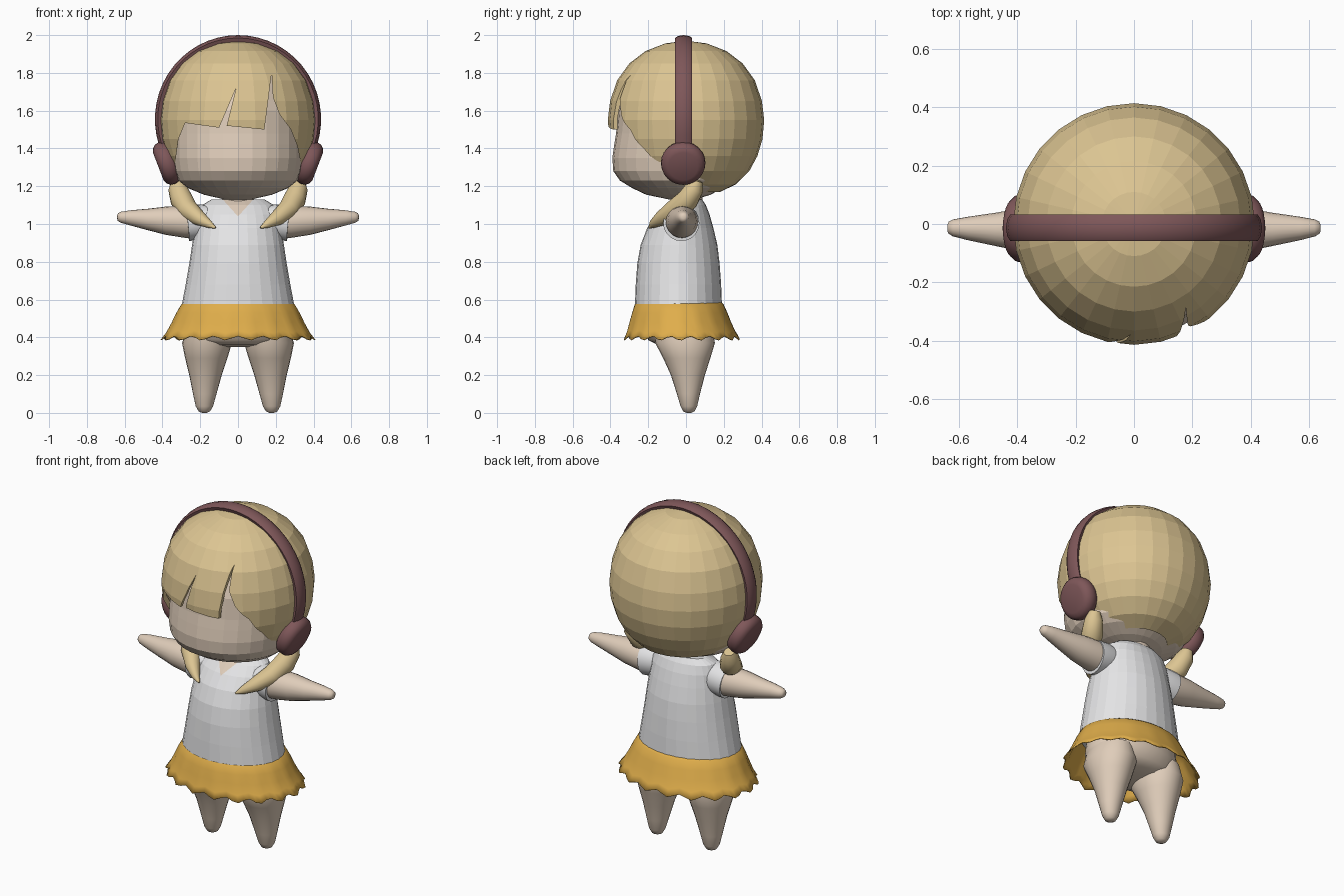
import bpy, bmesh, math
from mathutils import Vector, Matrix

cube = bpy.data.objects.get("Cube")
if cube:
    bpy.data.objects.remove(cube, do_unlink=True)


def material(name, rgb):
    m = bpy.data.materials.new(name)
    m.use_nodes = True
    m.diffuse_color = (*rgb, 1)
    m.node_tree.nodes["Principled BSDF"].inputs["Base Color"].default_value = (*rgb, 1)
    return m


SKIN = material("skin", (0.74, 0.61, 0.49))
HAIR = material("blonde_hair", (0.72, 0.56, 0.29))
WHITE = material("white_cloth", (0.78, 0.78, 0.79))
GOLD = material("golden_skirt", (0.74, 0.42, 0.07))
PLUM = material("plum_headphones", (0.21, 0.095, 0.10))


def skin_rings(rings, cap=True):
    """Join equal rings of points into one surface."""
    bm = bmesh.new()
    loops = [[bm.verts.new(p) for p in r] for r in rings]
    n = len(loops[0])
    for a, b in zip(loops, loops[1:]):
        for i in range(n):
            j = (i + 1) % n
            bm.faces.new((a[i], a[j], b[j], b[i]))
    if cap:
        bm.faces.new(loops[0][::-1])
        bm.faces.new(loops[-1])
    bmesh.ops.recalc_face_normals(bm, faces=bm.faces)
    return bm


def lathe(rings, sides=24, cap=True):
    """Rings are (z, x radius, y radius, x centre, y centre)."""
    turn = [2 * math.pi * i / sides for i in range(sides)]
    return skin_rings([[(cx + rx * math.cos(t), cy + ry * math.sin(t), z) for t in turn]
                       for z, rx, ry, cx, cy in rings], cap)


def tube(path, sides=16):
    """Path points are (x, y, z, radius)."""
    pts = [Vector(p[:3]) for p in path]
    rings = []
    for i, p in enumerate(pts):
        t = (pts[min(i + 1, len(pts) - 1)] - pts[max(i - 1, 0)]).normalized()
        u = t.cross(Vector((0, 1, 0))).normalized()
        v = t.cross(u)
        rings.append([p + path[i][3] * (u * math.cos(a) + v * math.sin(a))
                      for a in (2 * math.pi * k / sides for k in range(sides))])
    return skin_rings(rings)


def finish(name, bm, mats, smooth=None, mirror=False):
    me = bpy.data.meshes.new(name)
    bm.to_mesh(me)
    bm.free()
    for m in mats:
        me.materials.append(m)
    if smooth:
        me.polygons.foreach_set("use_smooth", [True] * len(me.polygons))
        me.set_sharp_from_angle(angle=math.radians(smooth))
    ob = bpy.data.objects.new(name, me)
    bpy.context.collection.objects.link(ob)
    if mirror:
        ob.modifiers.new("mirror", 'MIRROR')
    return ob


# Head and neck
head = [(1.13, .07, .07, -.02), (1.155, .18, .17, -.04), (1.19, .265, .24, -.045),
        (1.23, .315, .295, -.055), (1.28, .335, .325, -.06), (1.35, .345, .33, -.06),
        (1.42, .345, .325, -.055), (1.48, .345, .32, -.05), (1.6, .345, .33, -.03),
        (1.74, .3, .3, -.01), (1.85, .2, .2, 0), (1.9, .08, .08, 0)]
finish("head", lathe([(z, x, y, 0, c) for z, x, y, c in head], 28), [SKIN])
finish("neck", lathe([(1.0, .09, .075, 0, .01), (1.2, .08, .08, 0, .01)]), [SKIN], 40)

# Hair shell, with the fringe and face opening cut out
dome = [(1.97, .004), (1.956, .11), (1.915, .215), (1.85, .3), (1.76, .365), (1.65, .402),
        (1.55, .414), (1.45, .405), (1.36, .378), (1.28, .335), (1.21, .265), (1.17, .18)]
hair = finish("hair", lathe([(z, r, r, 0, 0) for z, r in dome], 28, cap=False), [HAIR])
bm = bmesh.new()
bm.from_mesh(hair.data)
rim = [e for e in bm.edges if e.is_boundary and e.verts[0].co.z > 1.9]
bmesh.ops.holes_fill(bm, edges=rim)
bmesh.ops.recalc_face_normals(bm, faces=bm.faces)
bm.to_mesh(hair.data)
bm.free()
fringe = [(-.5, 1.05), (.5, 1.05), (.5, 1.31), (.335, 1.31), (.315, 1.41), (.28, 1.5),
          (.22, 1.58), (.185, 1.67), (.178, 1.8), (.14, 1.5), (-.06, 1.52), (-.01, 1.72),
          (-.1, 1.51), (-.28, 1.535), (-.315, 1.45), (-.335, 1.31), (-.5, 1.31)]
cutter = finish("face_opening_cutter",
                skin_rings([[(x, y, z) for x, z in fringe] for y in (-.6, -.06)]), [HAIR])
cutter.hide_render = True
shell = hair.modifiers.new("shell", 'SOLIDIFY')
shell.thickness = .02
shell.offset = -1
cut = hair.modifiers.new("cut", 'BOOLEAN')
cut.operation = 'DIFFERENCE'
cut.solver = 'EXACT'
cut.object = cutter
bpy.context.view_layer.update()
done = bpy.data.meshes.new_from_object(hair.evaluated_get(bpy.context.evaluated_depsgraph_get()))
hair.modifiers.clear()
hair.data = done
bpy.data.objects.remove(cutter, do_unlink=True)

# Pigtails
finish("pigtail", tube([(.325, .06, 1.23, .03), (.32, .045, 1.19, .05), (.3, .01, 1.13, .06),
                        (.265, -.06, 1.075, .055), (.205, -.13, 1.03, .04),
                        (.155, -.175, 1.0, .022), (.12, -.195, .98, .005)], 12),
       [HAIR], 50, mirror=True)

# Headband: a rounded strap swept over the head
strap = [(-.025, -.03), (.01, -.045), (.02, -.03), (.025, 0), (.02, .03), (.01, .045), (-.025, .03)]
rings = []
for i in range(31):
    a = math.radians(-18 + 216 * i / 30)
    rings.append([((.415 + d) * math.cos(a), w - .013, 1.555 + (.42 + d) * math.sin(a))
                  for d, w in strap])
finish("headband", skin_rings(rings), [PLUM], 50)

# Ear cups, leaning inward at the bottom
cup = lathe([(h, r, r, 0, 0) for r, h in
             [(.095, -.05), (.112, -.035), (.118, -.01), (.115, .015), (.1, .033), (.078, .042)]], 24)
cup.transform(Matrix.Translation((.383, -.015, 1.32)) @ Matrix.Rotation(math.radians(111), 4, 'Y'))
finish("ear_cup", cup, [PLUM], 35, mirror=True)

# Shirt, with a V neck cut into the front faces
shirt = [(.575, .297, .23, -.04), (.68, .277, .226, -.04), (.79, .258, .218, -.04),
         (.89, .243, .203, -.037), (.98, .228, .175, -.03), (1.05, .213, .14, -.015),
         (1.1, .19, .105, .0), (1.13, .14, .07, .015)]
bm = lathe([(z, x, y, 0, c) for z, x, y, c in shirt], 28)
for s in (-1, 1):
    front = [f for f in bm.faces if f.calc_center_median().y < -.03
             and f.calc_center_median().z > .98]
    geom = front + list({e for f in front for e in f.edges}) + list({v for f in front for v in f.verts})
    bmesh.ops.bisect_plane(bm, geom=geom, plane_co=(0, 0, 1.04), plane_no=(s, 0, -.9))
for f in bm.faces:
    c = f.calc_center_median()
    f.material_index = int(c.y < -.01 and c.z - 1.04 > abs(c.x) / .9 + .001)
finish("shirt", bm, [WHITE, SKIN])

# Sleeves and arms
finish("sleeve", tube([(.12, -.022, 1.02, .075), (.2, -.023, 1.012, .093),
                       (.268, -.025, 1.005, .096)], 20), [WHITE], 50, mirror=True)
finish("arm", tube([(.18, -.022, 1.01, .086), (.28, -.022, 1.012, .085), (.38, -.02, 1.018, .075),
                    (.48, -.018, 1.025, .056), (.57, -.015, 1.033, .04), (.62, -.013, 1.036, .029),
                    (.636, -.012, 1.037, .02), (.64, -.012, 1.037, .008)], 20),
       [SKIN], 60, mirror=True)

# Ruffled skirt
flare = [(.587, .28, .222, -.037), (.575, .3, .235, -.036), (.53, .325, .253, -.033),
         (.48, .348, .27, -.03), (.43, .375, .288, -.025), (.397, .402, .305, -.022)]
bm = lathe([(z, x, y, 0, c) for z, x, y, c in flare], 72, cap=False)
for v in bm.verts:
    k = max(0, (.575 - v.co.z) / .18)
    wave = math.cos(18 * math.atan2(v.co.y + .03, v.co.x * .77))
    v.co.x *= 1 + .022 * k * wave
    v.co.y *= 1 + .022 * k * wave
    v.co.z -= .011 * k * k * wave
skirt = finish("skirt", bm, [GOLD], 50)
skirt.modifiers.new("cloth", 'SOLIDIFY').thickness = .006

# Hips and legs
hips = [(.35, .1, .06), (.36, .2, .125), (.385, .268, .175), (.45, .28, .195), (.57, .26, .2)]
finish("hips", lathe([(z, x, y, 0, -.025) for z, x, y in hips], 32), [SKIN], 60)
leg = [(0, .012, .012, .178, .015), (.008, .03, .03, .178, .015), (.035, .046, .044, .178, .015),
       (.1, .062, .061, .176, .013), (.2, .086, .09, .172, .01), (.29, .112, .125, .168, .004),
       (.37, .132, .158, .164, -.005), (.45, .11, .15, .16, -.01)]
finish("leg", lathe(leg, 24), [SKIN], 60, mirror=True)
